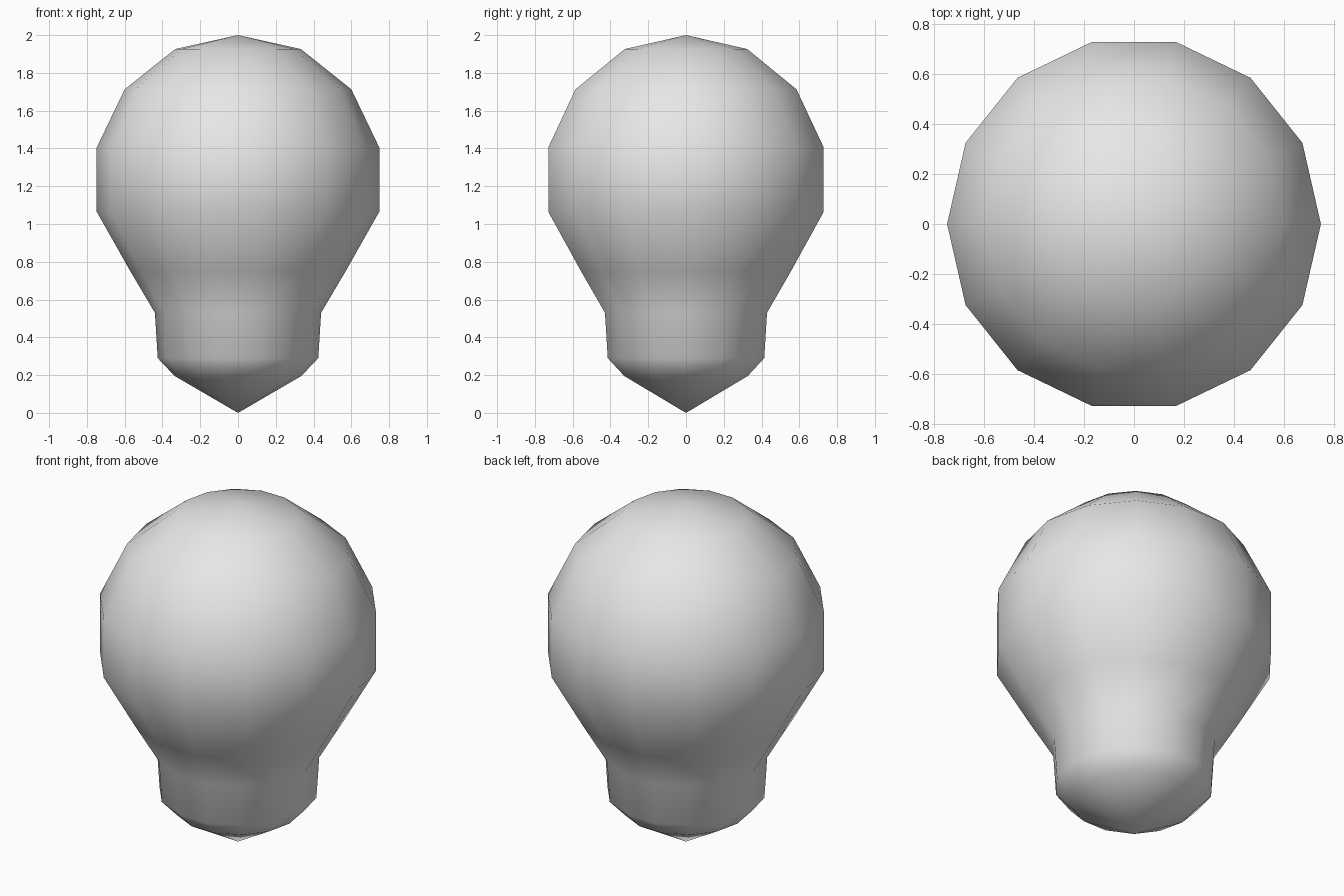
import bpy
import bmesh
from math import cos, sin, pi

cube = bpy.data.objects.get("Cube")
if cube:
    bpy.data.objects.remove(cube, do_unlink=True)

SIDES = 14

# Plain grey material
grey = bpy.data.materials.new("light_grey")
grey.use_nodes = True
colour = (0.8, 0.8, 0.8, 1)
grey.diffuse_color = colour
grey.node_tree.nodes["Principled BSDF"].inputs["Base Color"].default_value = colour

# Rings from neck base to crown: (radius, height)
profile = [(0.335, 0.195), (0.425, 0.29), (0.44, 0.53), (0.57, 0.75),
           (0.748, 1.065), (0.748, 1.405), (0.60, 1.713), (0.333, 1.926)]

bm = bmesh.new()
rings = []
for radius, height in profile:
    rings.append([bm.verts.new((radius * cos(2 * pi * i / SIDES),
                                radius * sin(2 * pi * i / SIDES), height))
                  for i in range(SIDES)])
tip = bm.verts.new((0, 0, 0))
crown = bm.verts.new((0, 0, 2))

# Bands between the rings, and fans closing both ends
for i in range(SIDES):
    j = (i + 1) % SIDES
    for low, high in zip(rings, rings[1:]):
        bm.faces.new((low[i], low[j], high[j], high[i]))
    bm.faces.new((tip, rings[0][j], rings[0][i]))
    bm.faces.new((crown, rings[-1][i], rings[-1][j]))

for face in bm.faces:
    face.smooth = True

mesh = bpy.data.meshes.new("bulb")
bm.to_mesh(mesh)
bm.free()
mesh.materials.append(grey)
bulb = bpy.data.objects.new("bulb", mesh)
bpy.context.collection.objects.link(bulb)
